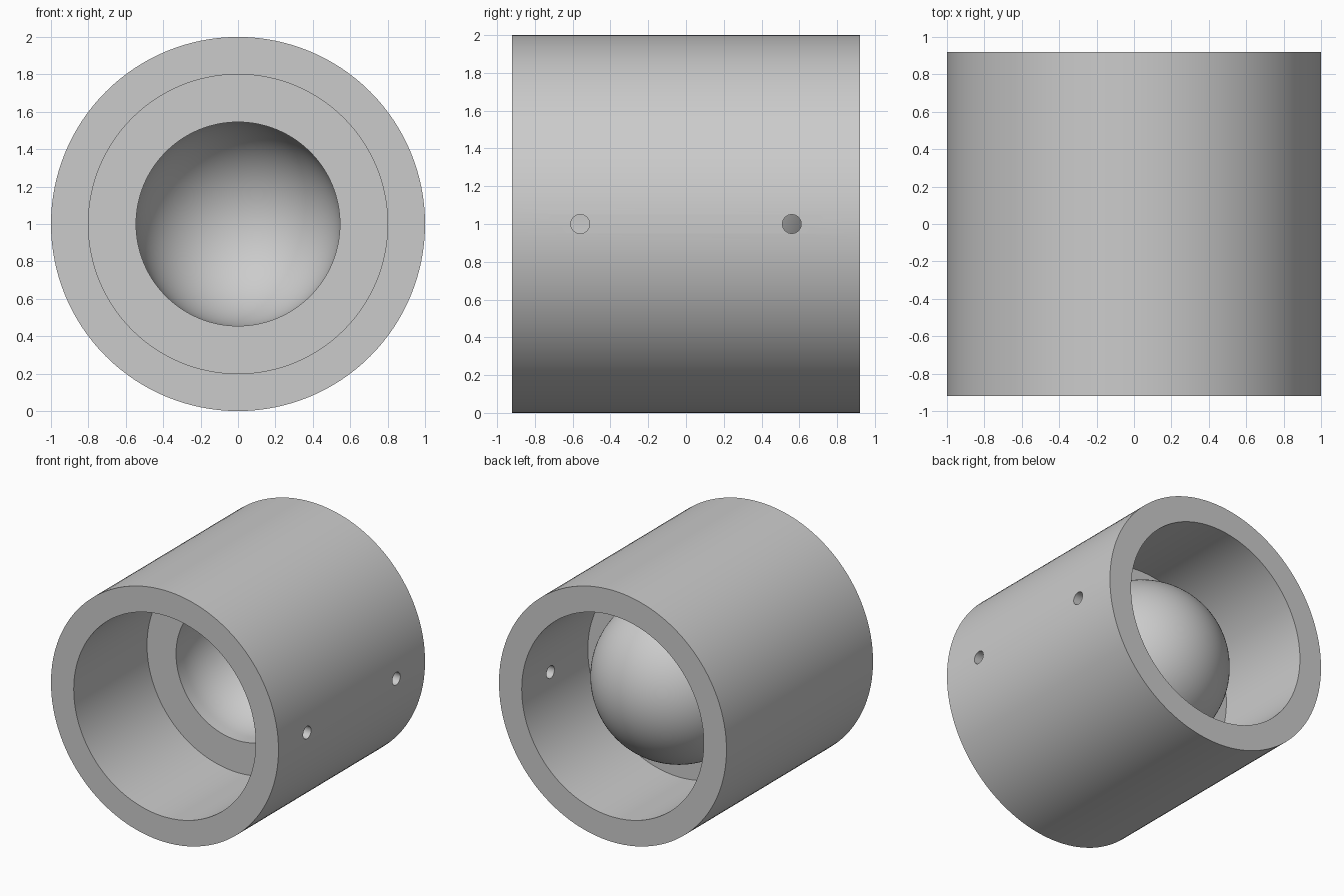
import bpy, bmesh
from math import sin, cos, pi
from mathutils import Matrix, Vector

cube = bpy.data.objects.get("Cube")
if cube:
    bpy.data.objects.remove(cube, do_unlink=True)

SEGMENTS = 128
CENTRE = Vector((0, 0, 1))

grey = bpy.data.materials.new("plain grey")
grey.use_nodes = True
GREY = (0.6, 0.6, 0.6, 1)
grey.diffuse_color = GREY
grey.node_tree.nodes["Principled BSDF"].inputs["Base Color"].default_value = GREY


def finish(name, bm):
    bmesh.ops.recalc_face_normals(bm, faces=bm.faces)
    mesh = bpy.data.meshes.new(name)
    bm.to_mesh(mesh)
    bm.free()
    mesh.materials.append(grey)
    obj = bpy.data.objects.new(name, mesh)
    bpy.context.collection.objects.link(obj)
    return obj


def lathe(name, profile, closed):
    """Spin a (radius, y) profile around the long axis."""
    bm = bmesh.new()
    verts = [bm.verts.new((r, y, CENTRE.z)) for r, y in profile]
    pairs = list(zip(verts, verts[1:]))
    if closed:
        pairs.append((verts[-1], verts[0]))
    edges = [bm.edges.new(p) for p in pairs]
    bmesh.ops.spin(bm, geom=verts + edges, cent=CENTRE, axis=(0, 1, 0),
                   angle=2 * pi, steps=SEGMENTS)
    bmesh.ops.remove_doubles(bm, verts=bm.verts, dist=0.0005)
    return finish(name, bm)


def smooth(obj):
    bpy.ops.object.select_all(action='DESELECT')
    obj.select_set(True)
    bpy.context.view_layer.objects.active = obj
    bpy.ops.object.shade_smooth_by_angle(angle=pi / 6)


# Outer tube, open at both ends
HALF, OUTER, INNER = 0.92, 1.0, 0.8
tube = lathe("outer_tube", [(OUTER, -HALF), (OUTER, HALF),
                            (INNER, HALF), (INNER, -HALF)], True)

# Two small holes through one side wall
bm = bmesh.new()
for y in (-0.56, 0.56):
    place = Matrix.Translation((0.9, y, CENTRE.z)) @ Matrix.Rotation(pi / 2, 4, 'Y')
    bmesh.ops.create_cone(bm, cap_ends=True, segments=32, radius1=0.05,
                          radius2=0.05, depth=0.4, matrix=place)
cutter = finish("hole_cutter", bm)
cutter.hide_render = True
cut = tube.modifiers.new("side_holes", 'BOOLEAN')
cut.object = cutter
cut.solver = 'EXACT'
bpy.context.view_layer.objects.active = tube
bpy.ops.object.modifier_apply(modifier=cut.name)
bpy.data.objects.remove(cutter, do_unlink=True)
smooth(tube)

# Inner ledge with a hollow dome bulging toward the back
LEDGE, DOME_OUT, DOME_IN, STEPS = 0.09, 0.637, 0.545, 32


def arc(radius):
    return [(radius * cos(a), LEDGE + radius * sin(a))
            for a in (pi / 2 * i / STEPS for i in range(STEPS + 1))]


rim = INNER + 0.005
profile = [(DOME_IN, 0)] + arc(DOME_IN)
profile = profile[::-1] + [(rim, 0), (rim, LEDGE)] + arc(DOME_OUT)
dome = lathe("inner_dome_and_ledge", profile, False)
smooth(dome)
